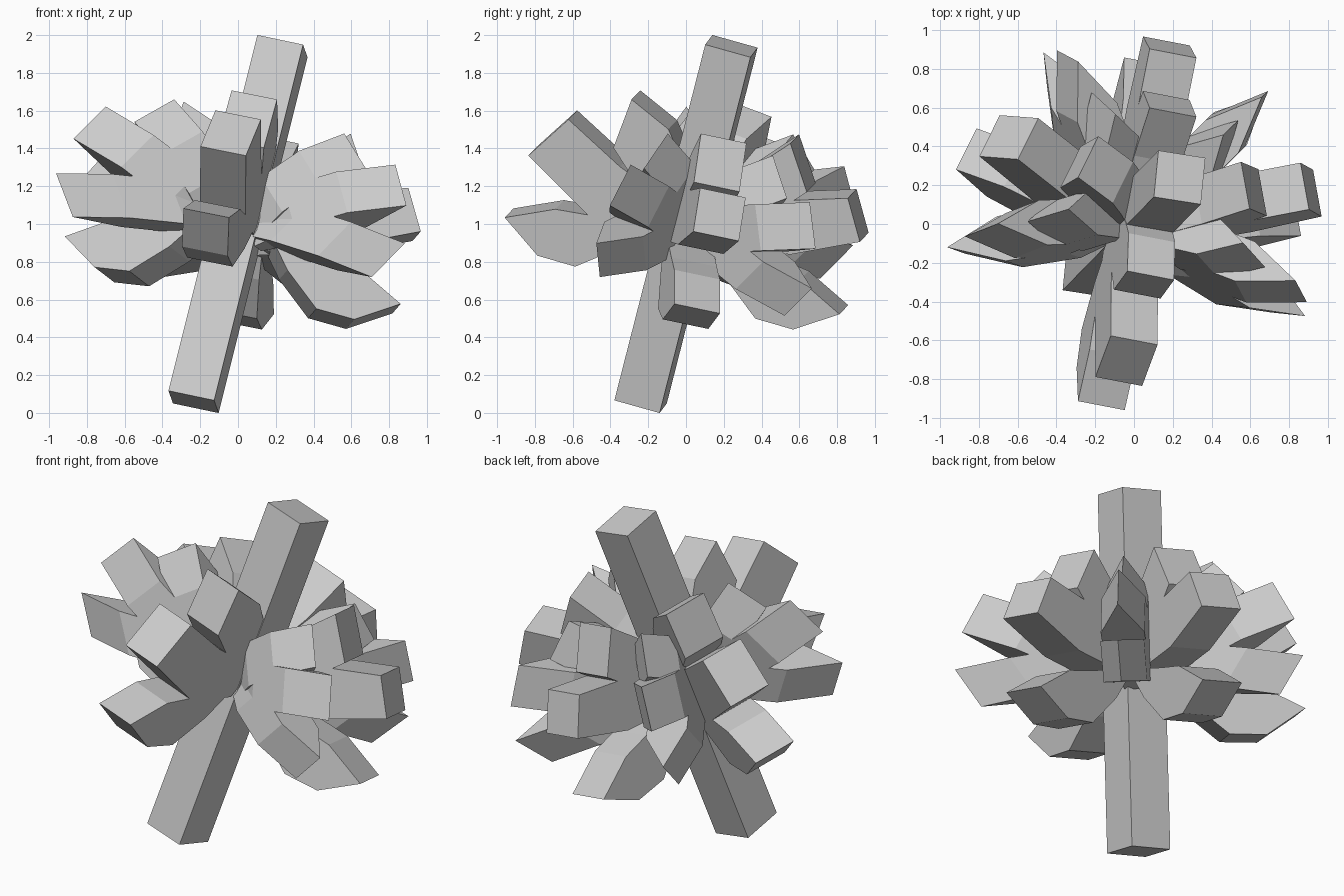
import bpy, bmesh, math
from mathutils import Vector

cube = bpy.data.objects.get("Cube")
if cube:
    bpy.data.objects.remove(cube, do_unlink=True)

# One plain grey material
grey = bpy.data.materials.new("pale grey")
grey.use_nodes = True
COL = (0.6, 0.6, 0.6, 1.0)
grey.diffuse_color = COL
grey.node_tree.nodes["Principled BSDF"].inputs["Base Color"].default_value = COL

# Tilted frame shared by the trunk and every leaf
CENTRE = Vector((0, 0, 1))
W = Vector((0.235, 0.24, 0.94)).normalized()
U = Vector((1, 0, -0.25)).normalized()
V = W.cross(U).normalized()
WIDTH = 0.25


def radial(deg):
    a = math.radians(deg)
    return U * math.cos(a) + V * math.sin(a)


def extrude_profile(name, profile, a, b, c, origin=CENTRE):
    """Draw a profile on axes a and b, extruded symmetrically along c."""
    bm = bmesh.new()
    rings = [[bm.verts.new(origin + a * p + b * q + c * s) for p, q in profile]
             for s in (-WIDTH / 2, WIDTH / 2)]
    n = len(profile)
    bm.faces.new(rings[0])
    bm.faces.new(rings[1][::-1])
    for i in range(n):
        j = (i + 1) % n
        bm.faces.new((rings[0][j], rings[0][i], rings[1][i], rings[1][j]))
    bmesh.ops.recalc_face_normals(bm, faces=bm.faces)
    mesh = bpy.data.meshes.new(name)
    bm.to_mesh(mesh)
    bm.free()
    mesh.materials.append(grey)
    obj = bpy.data.objects.new(name, mesh)
    bpy.context.collection.objects.link(obj)


def upright_ring(name, profile, angles):
    """Leaves whose side outline stands in the plane of the trunk."""
    for k, deg in enumerate(angles, 1):
        out = radial(deg)
        extrude_profile(f"{name}_{k}", profile, out, W, W.cross(out))


def flat_ring(name, angles, length, slope, edge_slope, lift):
    """Leaves turned on their side, ending in an upright knife edge."""
    lens = [(0.1, 0.04), (0.38, 0.12), (0.7, 0.12), (1, 0),
            (0.7, -0.12), (0.38, -0.12), (0.1, -0.04)]
    profile = [(p * length, q) for p, q in lens]
    s, e = math.radians(slope), math.radians(edge_slope)
    for k, deg in enumerate(angles, 1):
        out = radial(deg)
        along = out * math.cos(s) + W * math.sin(s)
        edge = W * math.cos(e) - out * math.sin(e)
        extrude_profile(f"{name}_{k}", profile, along, W.cross(out), edge,
                        CENTRE + W * lift)


# Trunk: square beam along the tilted axis
h = WIDTH / 2
front = radial(-9)
extrude_profile("trunk", [(-h, -1), (h, -1), (h, 1), (-h, 1)],
                front, W, W.cross(front))

# Side outlines of the upright leaves (outward, along the trunk)
drooping = [(0.05, 0.10), (0.3, -0.04), (0.5, -0.07), (0.68, -0.09),
            (0.93, -0.21), (0.71, -0.36), (0.5, -0.36), (0.3, -0.20)]
long_blunt = [(0.05, 0.10), (0.4, 0.27), (0.82, 0.41), (0.94, 0.20),
              (0.6, 0.03), (0.2, -0.06)]
blunt = [(0.05, 0.10), (0.4, 0.23), (0.73, 0.40), (0.89, 0.15),
         (0.47, -0.09), (0.15, -0.08)]
upper_blunt = [(0.02, 0.20), (0.25, 0.38), (0.45, 0.61), (0.6, 0.38),
               (0.35, 0.10), (0.1, 0.0)]
upper_steep = [(0.0, 0.20), (0.12, 0.40), (0.2, 0.50), (0.43, 0.60),
               (0.46, 0.32), (0.33, 0.20), (0.12, 0.0)]

# Upright leaves, from the lowest tier to the highest
upright_ring("drooping_leaf", drooping, (7, 79, 151, 259))
upright_ring("long_blunt_leaf", long_blunt, (7, 79))
upright_ring("blunt_leaf", blunt, (151, 259))
upright_ring("upper_blunt_leaf", upper_blunt, (7, 79))
upright_ring("upper_steep_leaf", upper_steep, (151, 259))

# Sideways leaves in three tiers between them
BETWEEN = (43, 115, 187, 331)
flat_ring("low_flat_leaf", BETWEEN, 0.95, -10, -35, 0.06)
flat_ring("middle_flat_leaf", BETWEEN, 0.97, 22, 30, -0.05)
flat_ring("upper_flat_leaf", BETWEEN, 0.78, 42, 45, -0.05)
